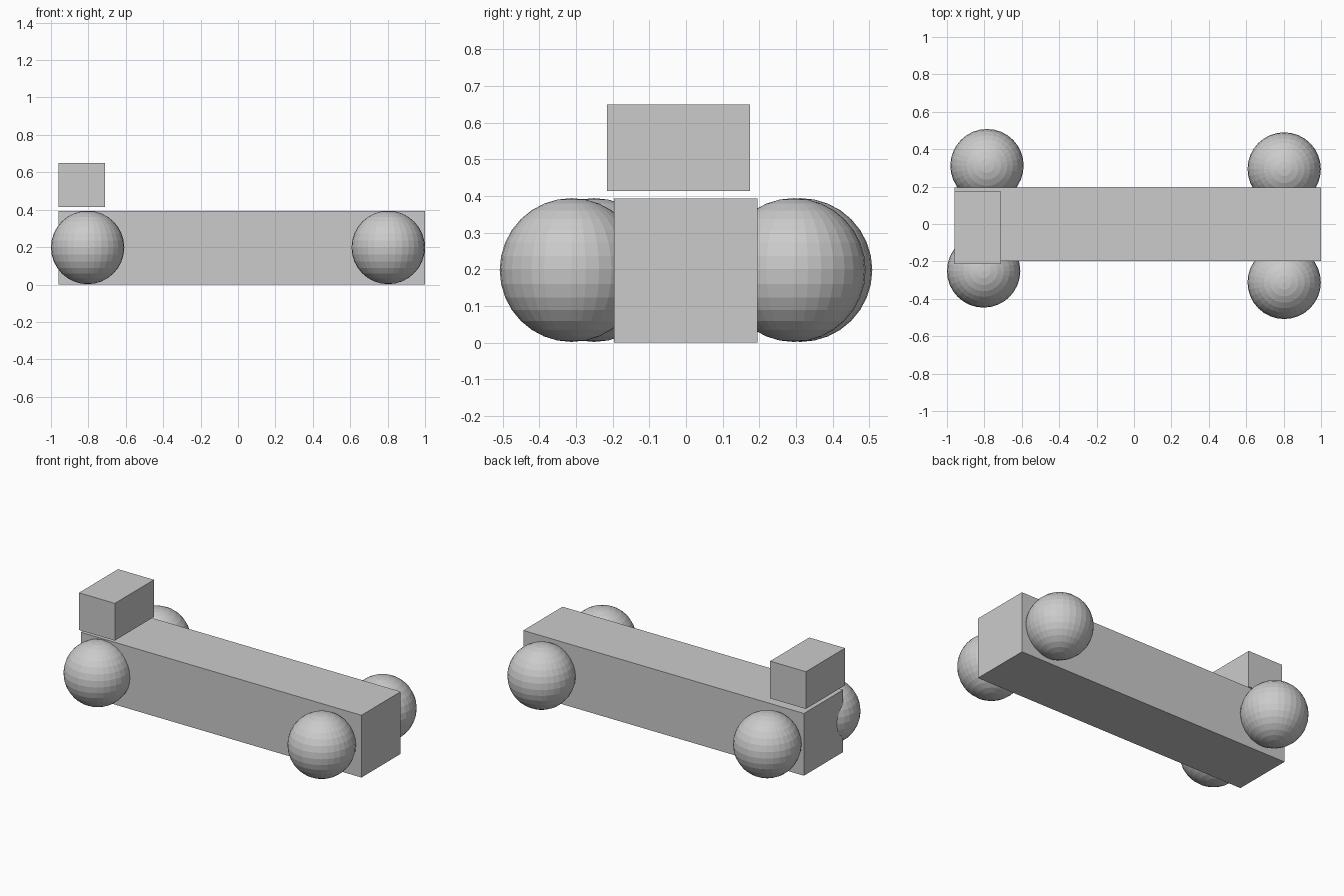
import bpy

if "Cube" in bpy.data.objects:
    bpy.data.objects.remove(bpy.data.objects["Cube"])


def box(name, lo, hi):
    """Axis-aligned box between two corners."""
    centre = [(a + b) / 2 for a, b in zip(lo, hi)]
    bpy.ops.mesh.primitive_cube_add(size=1, location=centre)
    ob = bpy.context.object
    ob.name = name
    ob.scale = [b - a for a, b in zip(lo, hi)]
    bpy.ops.object.transform_apply(location=False, rotation=False, scale=True)
    return ob


def wheel(name, x, y):
    """Flat-shaded ball wheel, sunk partly into the body."""
    bpy.ops.mesh.primitive_uv_sphere_add(
        segments=32, ring_count=16, radius=0.196, location=(x, y, 0.198))
    bpy.context.object.name = name


# Long body
box("body", (-0.96, -0.197, 0.0), (1.0, 0.195, 0.393))

# Block hovering just above one end
box("cabin", (-0.96, -0.215, 0.414), (-0.71, 0.175, 0.649))

# Four ball wheels, slightly irregular in placement
for name, x, y in (
    ("wheel_front_left", -0.804, -0.251),
    ("wheel_front_right", 0.803, -0.312),
    ("wheel_back_left", -0.786, 0.312),
    ("wheel_back_right", 0.803, 0.294),
):
    wheel(name, x, y)
